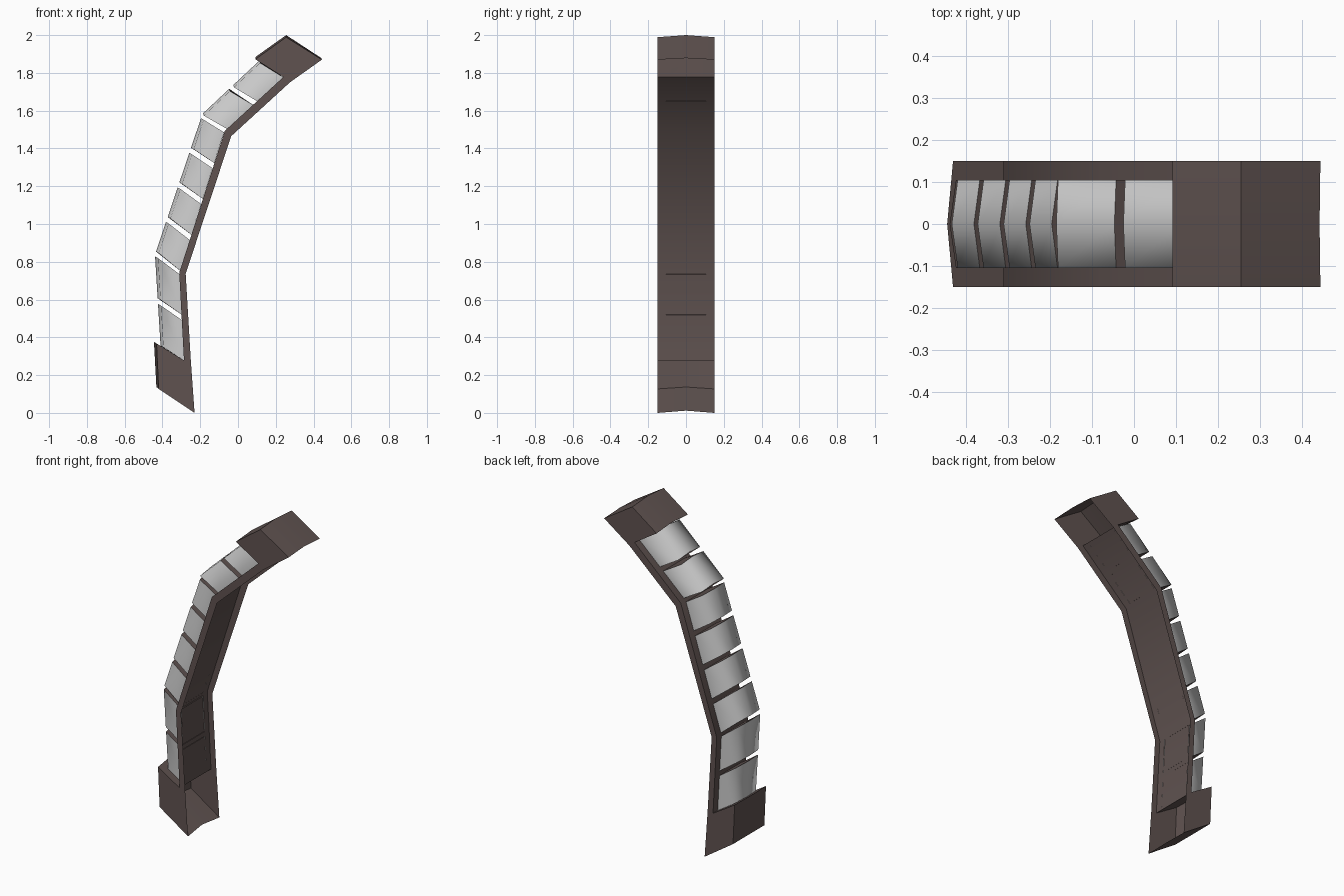
import bpy, bmesh, math
from mathutils import Vector

if "Cube" in bpy.data.objects:
    bpy.data.objects.remove(bpy.data.objects["Cube"])

W = 0.15    # half width of the frame
PW = 0.105  # half width of the plates

brown = bpy.data.materials.new("dark_brown")
brown.diffuse_color = (0.115, 0.085, 0.08, 1)
brown.use_nodes = True
brown.node_tree.nodes["Principled BSDF"].inputs["Base Color"].default_value = brown.diffuse_color


def make(name, faces, mat=None, weld=True, smooth=False, angle=None):
    bm = bmesh.new()
    for f in faces:
        bm.faces.new([bm.verts.new(p) for p in f])
    if weld:
        bmesh.ops.remove_doubles(bm, verts=bm.verts, dist=1e-4)
    bmesh.ops.recalc_face_normals(bm, faces=bm.faces)
    for f in bm.faces:
        f.smooth = smooth
    me = bpy.data.meshes.new(name)
    bm.to_mesh(me)
    bm.free()
    ob = bpy.data.objects.new(name, me)
    bpy.context.collection.objects.link(ob)
    if mat:
        me.materials.append(mat)
    if angle:
        bpy.ops.object.select_all(action='DESELECT')
        ob.select_set(True)
        bpy.context.view_layer.objects.active = ob
        bpy.ops.object.shade_smooth_by_angle(angle=math.radians(angle))
    return ob


def p3(p, y):
    return (p[0], y, p[1])


# Bent frame: outer sheet with thin side walls, open on the inside
inner = [(-0.25, 0.28), (-0.277, 0.737), (-0.036, 1.465), (0.275, 1.75)]
outer = [(-0.286, 0.278), (-0.311, 0.742), (-0.07, 1.493), (0.24, 1.778)]
faces = []
for i in range(3):
    a, b = outer[i], outer[i + 1]
    faces.append([p3(a, -W), p3(b, -W), p3(b, W), p3(a, W)])
    for s in (-W, W):
        faces.append([p3(inner[i], s), p3(inner[i + 1], s), p3(b, s), p3(a, s)])
make("bent_frame", faces, brown, angle=40)


# End caps: ridged shell with side walls, open on the inside
def end_cap(name, step, in_near, side, ridge):
    # side and ridge run: inner end, outer end, outer near edge
    faces = []
    for s in (-W, W):
        for k in range(2):
            faces.append([p3(side[k], s), p3(side[k + 1], s),
                          p3(ridge[k + 1], 0), p3(ridge[k], 0)])
        faces.append([p3(side[2], s), p3(step, s), p3(step, 0), p3(ridge[2], 0)])
        faces.append([p3(q, s) for q in (in_near, *side, step)])
    make(name, faces, brown, angle=20)


end_cap("lower_cap", outer[0], inner[0],
        [(-0.23, 0), (-0.42, 0.127), (-0.431, 0.367)],
        [(-0.24, 0.012), (-0.432, 0.137), (-0.445, 0.376)])
end_cap("upper_cap", outer[3], inner[3],
        [(0.444, 1.87), (0.255, 1.989), (0.092, 1.872)],
        [(0.442, 1.878), (0.255, 2.0), (0.092, 1.884)])

# Armour plates in three straight runs:
# count, inner start/end, outer ridge start/end, ridge offset
runs = [
    (2, (-0.286, 0.278), (-0.307, 0.732), (-0.41, 0.355), (-0.439, 0.828), (0.015, -0.008)),
    (4, (-0.307, 0.753), (-0.074, 1.485), (-0.434, 0.854), (-0.196, 1.56), (0.014, -0.008)),
    (2, (-0.058, 1.503), (0.239, 1.777), (-0.185, 1.586), (0.113, 1.865), (0.004, -0.012)),
]
GAP = 0.029
num = 0
for count, i0, i1, o0, o1, off in runs:
    i0, i1, o0, o1, off = map(Vector, (i0, i1, o0, o1, off))
    g = GAP / (i1 - i0).length
    step = (1 + g) / count
    for k in range(count):
        num += 1
        loops = []
        for t in (k * step, (k + 1) * step - g):
            a, r = i0.lerp(i1, t), o0.lerp(o1, t)
            e = r + off
            loops.append([p3(a, -PW), p3(e, -PW), p3(r, 0), p3(e, PW), p3(a, PW)])
        A, B = loops
        # smooth shell
        make(f"plate_{num}", [[A[j], A[j + 1], B[j + 1], B[j]] for j in range(4)], smooth=True)
        # dark end faces
        make(f"plate_ends_{num}", [A, B[::-1]], brown)
